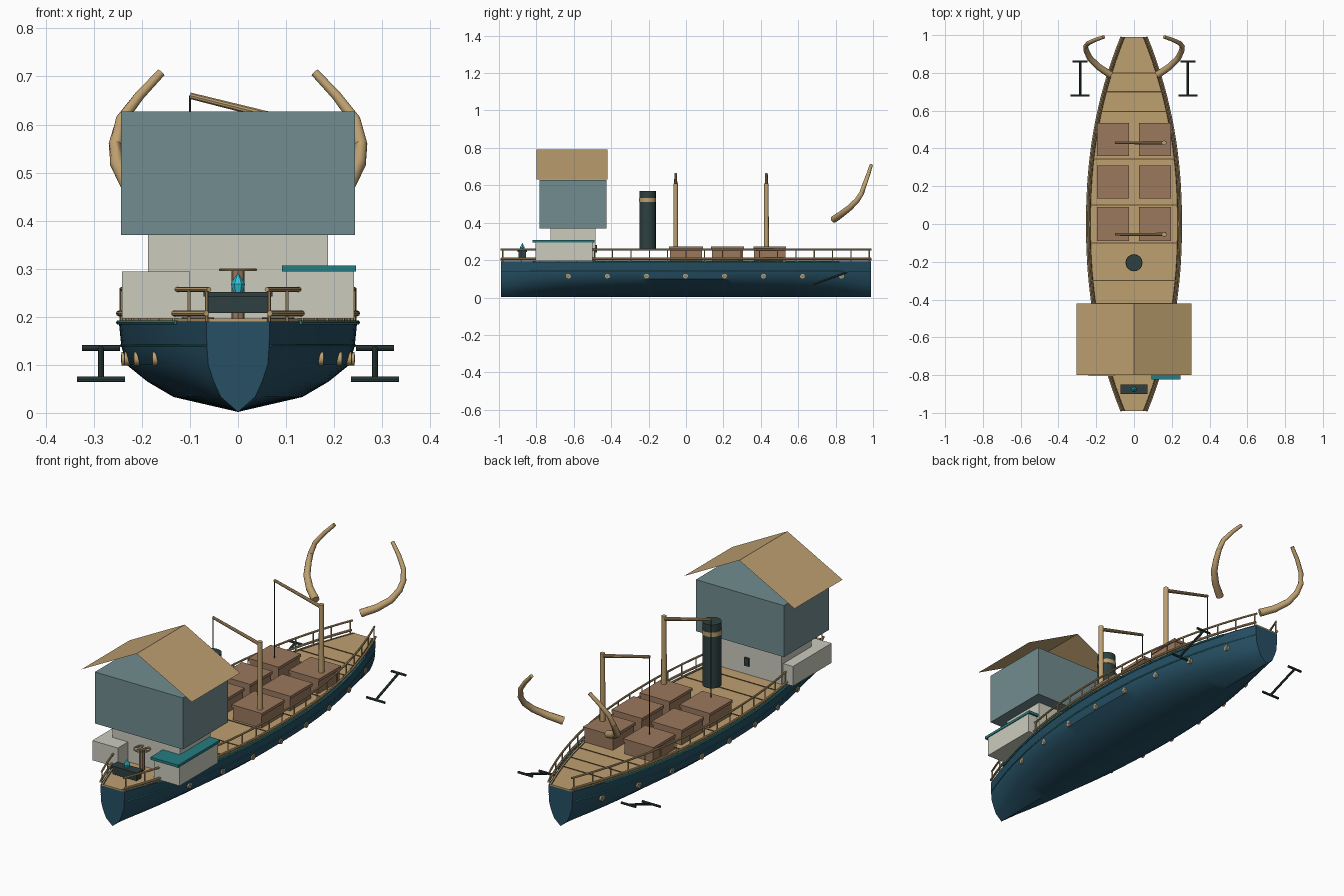
import bpy, bmesh, math
from mathutils import Vector

if "Cube" in bpy.data.objects:
    bpy.data.objects.remove(bpy.data.objects["Cube"])


def material(name, rgb):
    lin = [((c / 255 + 0.055) / 1.055) ** 2.4 for c in rgb] + [1.0]
    m = bpy.data.materials.new(name)
    m.use_nodes = True
    m.diffuse_color = lin
    bsdf = m.node_tree.nodes["Principled BSDF"]
    bsdf.inputs["Base Color"].default_value = lin
    bsdf.inputs["Roughness"].default_value = 0.8
    return m


HULL = material("deep sea blue", (38, 80, 100))
TAN = material("light wood", (190, 160, 112))
SEAM = material("dark wood", (92, 72, 50))
BROWN = material("hatch brown", (155, 120, 92))
TEAL = material("teal trim", (38, 125, 130))
SLATE = material("slate blue wall", (113, 140, 143))
CREAM = material("cream paint", (203, 203, 190))
IRON = material("dark iron", (46, 64, 65))
CYAN = material("cyan crystal", (45, 200, 220))


def mesh_object(name, mat, verts, faces, smooth=False):
    me = bpy.data.meshes.new(name)
    me.from_pydata(verts, [], faces)
    bm = bmesh.new()
    bm.from_mesh(me)
    bmesh.ops.recalc_face_normals(bm, faces=bm.faces)
    bm.to_mesh(me)
    bm.free()
    me.materials.append(mat)
    ob = bpy.data.objects.new(name, me)
    bpy.context.collection.objects.link(ob)
    if smooth:
        smooth_object(ob)
    return ob


def smooth_object(ob):
    bpy.ops.object.select_all(action="DESELECT")
    ob.select_set(True)
    bpy.context.view_layer.objects.active = ob
    bpy.ops.object.shade_smooth_by_angle(angle=math.radians(35))


def box(name, mat, x, y, z):
    verts = [(a, b, c) for a in x for b in y for c in z]
    faces = [(0, 1, 3, 2), (4, 6, 7, 5), (0, 4, 5, 1), (2, 3, 7, 6), (0, 2, 6, 4), (1, 5, 7, 3)]
    return mesh_object(name, mat, verts, faces)


def tube(name, mat, path, r0, r1=None, sides=10, smooth=True):
    """Capped round tube along a path, tapering from r0 to r1."""
    path = [Vector(p) for p in path]
    r1 = r0 if r1 is None else r1
    n, verts, faces = len(path), [], []
    for i, p in enumerate(path):
        t = (path[min(i + 1, n - 1)] - path[max(i - 1, 0)]).normalized()
        ref = Vector((0, 0, 1)) if abs(t.z) < 0.95 else Vector((0, 1, 0))
        u = t.cross(ref).normalized()
        v = u.cross(t)
        r = r0 + (r1 - r0) * i / (n - 1)
        for k in range(sides):
            a = math.tau * k / sides
            verts.append(p + (u * math.cos(a) + v * math.sin(a)) * r)
    for i in range(n - 1):
        for k in range(sides):
            j = (k + 1) % sides
            faces.append((i * sides + k, i * sides + j, (i + 1) * sides + j, (i + 1) * sides + k))
    faces += [tuple(range(sides)), tuple(range((n - 1) * sides, n * sides))]
    return mesh_object(name, mat, verts, faces, smooth)


def half_width(y):
    return 0.062 + 0.186 * (1 - min(abs(y), 1) ** 2.2)


def side_path(s, z, offset=0.0, end=0.99, scale=1.0, n=32):
    ys = [-end + 2 * end * i / n for i in range(n + 1)]
    return [(s * (half_width(y) * scale + offset), y, z) for y in ys]


DECK = 0.196

# Hull lofted from one flared section
section = [(1, 0.19), (0.98, 0.14), (0.935, 0.1), (0.76, 0.065), (0.54, 0.033), (0, 0.002)]
section += [(-a, z) for a, z in section[-2::-1]]
m, stations = len(section), 40
verts, faces = [], []
for i in range(stations + 1):
    y = -0.99 + 1.98 * i / stations
    verts += [(a * half_width(y), y, z) for a, z in section]
for i in range(stations):
    for k in range(m - 1):
        a = i * m + k
        faces.append((a, a + 1, a + m + 1, a + m))
    faces.append((i * m, i * m + m, i * m + 2 * m - 1, i * m + m - 1))
faces += [tuple(range(m)), tuple(range(stations * m, (stations + 1) * m))]
mesh_object("hull", HULL, verts, faces, True)

# Deck slab and plank seams
rim = side_path(1, DECK, -0.006) + side_path(-1, DECK, -0.006)[::-1]
count = len(rim)
low = [(x, y, 0.188) for x, y, z in rim]
mesh_object("deck", TAN, rim + low, [tuple(range(count)), tuple(range(count, 2 * count))] +
            [(i, (i + 1) % count, count + (i + 1) % count, count + i) for i in range(count)])
for y in (-0.42, -0.3, -0.1, 0.1, 0.345, 0.595, 0.7, 0.8):
    w = half_width(y) - 0.014
    box("deck_seam", SEAM, (-w, w), (y - 0.003, y + 0.003), (DECK, DECK + 0.002))

for s, side in ((1, "left"), (-1, "right")):
    # Trim, stripe and railing
    tube(side + "_rim_trim", TEAL, side_path(s, 0.188, 0.001, 0.82), 0.005, sides=6)
    tube(side + "_side_stripe", TEAL, side_path(s, 0.14, 0.0, 0.985, 0.98), 0.003, sides=6)
    tube(side + "_edge_seam", SEAM, side_path(s, DECK, -0.016), 0.002, sides=4)
    tube(side + "_lower_rail", TAN, side_path(s, 0.207, 0.0), 0.006, sides=8)
    tube(side + "_upper_rail", TAN, side_path(s, 0.257, -0.006), 0.005, sides=8)
    for i in range(21):
        y = -0.98 + 0.098 * i
        x = s * (half_width(y) - 0.005)
        tube(side + "_rail_post", TAN, [(x, y, 0.19), (x, y, 0.257)], 0.0035, sides=6)

    # Portholes
    for i in range(8):
        y = -0.63 + 0.209 * i
        x = half_width(y) * 0.953
        tube(side + "_porthole_ring", TAN, [(s * (x - 0.012), y, 0.113), (s * (x + 0.006), y, 0.113)], 0.014, sides=12)
        tube(side + "_porthole_glass", SLATE, [(s * (x + 0.004), y, 0.113), (s * (x + 0.007), y, 0.113)], 0.008, sides=12)

    # Anchor
    tube(side + "_anchor_shank", IRON, [(s * 0.285, 0.68, 0.07), (s * 0.285, 0.86, 0.135)], 0.006, sides=8)
    for half, y, z in ((0.05, 0.68, 0.07), (0.04, 0.86, 0.135)):
        tube(side + "_anchor_bar", IRON, [(s * (0.285 - half), y, z), (s * (0.285 + half), y, z)], 0.006, sides=8)

    # Curved horn
    horn = [(0.125, 0.79, 0.418), (0.185, 0.83, 0.445), (0.232, 0.875, 0.48), (0.252, 0.915, 0.52),
            (0.256, 0.94, 0.56), (0.243, 0.957, 0.61), (0.205, 0.975, 0.66), (0.16, 0.99, 0.708)]
    tube(side + "_horn", TAN, [(s * x, y, z) for x, y, z in horn], 0.019, 0.009, 12)

    # Cargo hatches with lids
    for y0, y1 in ((-0.09, 0.09), (0.135, 0.31), (0.36, 0.535)):
        box(side + "_hatch", BROWN, (s * 0.032, s * 0.19), (y0 + 0.004, y1 - 0.004), (DECK, 0.258))
        box(side + "_hatch_lid", BROWN, (s * 0.027, s * 0.195), (y0, y1), (0.258, 0.272))

    # Cabin wing
    box(side + "_wing_cabin", CREAM, (s * 0.1, s * 0.241), (-0.805, -0.5), (DECK, 0.294))

box("wing_cabin_cap", TEAL, (0.092, 0.245), (-0.822, -0.49), (0.294, 0.307))

# Bridge house with open thin roof
box("lower_cabin", CREAM, (-0.187, 0.187), (-0.725, -0.485), (DECK, 0.37))
box("upper_house", SLATE, (-0.243, 0.243), (-0.782, -0.425), (0.37, 0.627))
profile = [(-0.305, 0.63), (0, 0.79), (0.305, 0.63)]
top = [(x, y, z) for y in (-0.8, -0.42) for x, z in profile]
mesh_object("roof", TAN, top, [(0, 1, 4, 3), (1, 2, 5, 4)])
box("cabin_lamp", IRON, (-0.012, 0.012), (-0.488, -0.476), (0.24, 0.28))

# Steering pedestal and flat wheel
tube("wheel_pedestal", BROWN, [(0, -0.757, DECK), (0, -0.757, 0.298)], 0.014, sides=8)
bpy.ops.mesh.primitive_torus_add(location=(0, -0.757, 0.298), major_radius=0.037, minor_radius=0.003,
                                 major_segments=20, minor_segments=6)
wheel = bpy.context.object
wheel.name = "steering_wheel"
wheel.data.materials.append(TAN)
smooth_object(wheel)
for i in range(3):
    a = math.pi * i / 3
    dx, dy = 0.037 * math.cos(a), 0.037 * math.sin(a)
    tube("wheel_spoke", TAN, [(-dx, -0.757 - dy, 0.298), (dx, -0.757 + dy, 0.298)], 0.003, sides=6)

# Iron chest and crystal
box("bow_chest", IRON, (-0.066, 0.066), (-0.895, -0.855), (DECK + 0.012, 0.242))
box("bow_chest_lid", IRON, (-0.072, 0.072), (-0.9, -0.85), (0.242, 0.251))
tube("crystal_body", CYAN, [(0, -0.875, 0.251), (0, -0.875, 0.268)], 0.01, 0.015, 6, False)
tube("crystal_tip", CYAN, [(0, -0.875, 0.268), (0, -0.875, 0.291)], 0.015, 0.001, 6, False)

# Funnel
tube("funnel", IRON, [(0, -0.205, 0.253), (0, -0.205, 0.57)], 0.044, sides=16)
tube("funnel_band", TAN, [(0, -0.205, 0.51), (0, -0.205, 0.532)], 0.0455, sides=16)

# Cargo masts with booms and cables
for y in (-0.055, 0.43):
    tube("mast", TAN, [(0.16, y, DECK), (0.16, y, 0.61)], 0.013, 0.012, 12)
    tube("boom", TAN, [(0.16, y, 0.595), (-0.1, y, 0.66)], 0.009, 0.007, 10)
    tube("cargo_cable", IRON, [(-0.1, y, 0.66), (-0.1, y, 0.27)], 0.002, sides=6)
